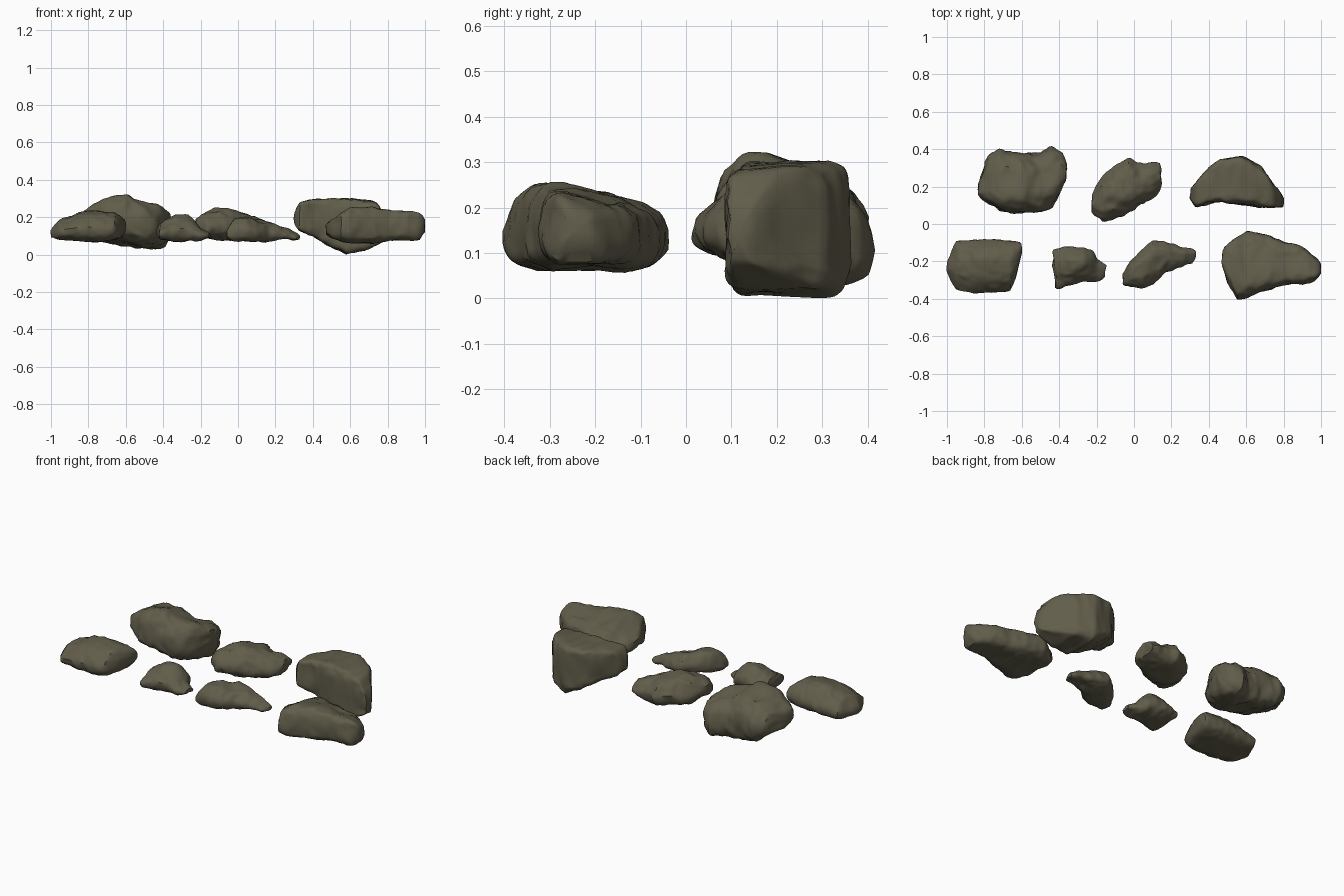
import bpy
import bmesh
from math import cos, sin, pi
from mathutils import Vector, noise

old = bpy.data.objects.get("Cube")
if old:
    bpy.data.objects.remove(old, do_unlink=True)

# Single weathered stone colour
stone = bpy.data.materials.new("olive_grey_stone")
stone.use_nodes = True
colour = (0.12, 0.11, 0.07, 1)
stone.diffuse_color = colour
bsdf = stone.node_tree.nodes["Principled BSDF"]
bsdf.inputs["Base Color"].default_value = colour
bsdf.inputs["Roughness"].default_value = 0.9

AROUND = 48


def lerp(a, b, t):
    return [p + (q - p) * t for p, q in zip(a, b)]


def signed_power(value, exponent):
    return (1 if value >= 0 else -1) * abs(value) ** exponent


def cross_section(station, squareness, taper, slope, keel):
    """Rounded box section; taper makes a ridge, slope lowers the top towards
    the back and keel raises the underside towards the front."""
    x, y_low, y_high, z_low, z_high = [v / 100 for v in station]
    for i in range(AROUND):
        angle = 2 * pi * i / AROUND
        u = signed_power(cos(angle), 2 / squareness)
        v = signed_power(sin(angle), 2 / squareness)
        top, bottom = max(v, 0), max(-v, 0)
        v += keel * bottom * (0.6 - u) - slope * top * (u + 0.4)
        u *= 1 - taper * top
        yield Vector((x,
                      (y_low + y_high) / 2 + u * (y_high - y_low) / 2,
                      (z_low + z_high) / 2 + v * (z_high - z_low) / 2))


def weather(point, strength):
    """Broad dents, creased ridges and fine pitting."""
    broad = noise.noise(point * 9)
    crease = abs(noise.noise(point * 14 + Vector((3, 7, 1))))
    pits = noise.noise(point * 35)
    return strength * (0.7 * broad + 0.25 * pits - 0.9 * crease + 0.15)


def rock(name, stations, squareness, taper, strength, slope=0, keel=0):
    """Skin sections placed along x: (x, y low, y high, z low, z high) in hundredths."""
    bm = bmesh.new()
    rows = []
    for a, b in zip(stations, stations[1:]):
        steps = max(2, round((b[0] - a[0]) / 1.2))
        rows += [lerp(a, b, k / steps) for k in range(steps)]
    rows.append(stations[-1])
    rings = [[bm.verts.new(p) for p in cross_section(r, squareness, taper, slope, keel)]
             for r in rows]
    for a, b in zip(rings, rings[1:]):
        for i in range(AROUND):
            j = (i + 1) % AROUND
            bm.faces.new((a[i], a[j], b[j], b[i]))
    # Close both ends with fans
    for ring in (rings[0], rings[-1]):
        cap = bm.faces.new(ring)
        bmesh.ops.poke(bm, faces=[cap])
    bmesh.ops.smooth_vert(bm, verts=bm.verts, factor=0.5,
                          use_axis_x=True, use_axis_y=True, use_axis_z=True)
    bmesh.ops.recalc_face_normals(bm, faces=bm.faces)
    bm.normal_update()
    moves = [(v, v.normal * weather(v.co, strength)) for v in bm.verts]
    for v, move in moves:
        v.co += move
        v.co.z = max(v.co.z, 0)
    mesh = bpy.data.meshes.new(name)
    bm.to_mesh(mesh)
    bm.free()
    mesh.materials.append(stone)
    obj = bpy.data.objects.new(name, mesh)
    bpy.context.collection.objects.link(obj)
    bpy.ops.object.select_all(action="DESELECT")
    obj.select_set(True)
    bpy.context.view_layer.objects.active = obj
    bpy.ops.object.shade_smooth_by_angle(angle=0.7)


# Front row
rock("front_slab_rock", [
    (-100, -26, -19, 9, 13), (-95, -35, -9, 8, 18), (-85, -37, -8, 7, 22),
    (-75, -37, -8, 7, 23), (-66, -36, -9, 8, 22), (-62, -25, -9, 9, 19),
    (-60, -16, -10, 12, 17)], squareness=3.2, taper=0.45, strength=0.012, slope=-0.15)

rock("front_chip_rock", [
    (-44, -22, -14, 10, 15), (-42, -35, -13, 8, 17), (-33, -33, -12, 7, 21),
    (-27, -31, -13, 7, 21), (-22, -31, -14, 7, 17), (-20, -31, -19, 8, 14),
    (-15, -29, -22, 9, 12)], squareness=2.7, taper=0.5, strength=0.014, slope=-0.1)

rock("front_wedge_rock", [
    (-6, -33, -27, 9, 13), (-2, -34, -20, 7, 19), (4, -34, -14, 7, 20),
    (10, -32, -9, 7, 19), (17, -26, -9, 7, 17), (25, -23, -12, 8, 14),
    (31, -21, -13, 8, 11), (33, -18, -14, 8, 10)],
    squareness=3, taper=0.35, strength=0.014, slope=-0.1)

rock("front_long_boulder", [
    (47, -22, -14, 11, 16), (50, -32, -11, 9, 19), (55, -41, -7, 7, 22),
    (60, -40, -4, 6, 25), (72, -35, -6, 6, 25), (80, -33, -9, 7, 24),
    (90, -32, -12, 8, 23), (97, -30, -18, 8, 22), (100, -27, -21, 12, 19)],
    squareness=3.8, taper=0.12, strength=0.014, slope=0.32)

# Back row
rock("back_large_boulder", [
    (-83, 15, 22, 14, 23), (-78, 11, 37, 10, 26), (-72, 7, 40, 6, 30),
    (-60, 5, 38, 4, 32), (-50, 6, 38, 2, 28), (-44, 9, 41, 2, 27),
    (-39, 16, 38, 3, 26), (-36, 23, 32, 12, 23)],
    squareness=3.4, taper=0.2, strength=0.018, slope=0.22, keel=0.22)

rock("back_rough_rock", [
    (-22, 6, 16, 13, 19), (-17, 1, 25, 9, 23), (-10, 2, 32, 8, 25),
    (-3, 5, 36, 8, 24), (3, 9, 33, 8, 22), (10, 14, 33, 9, 20),
    (14, 19, 33, 10, 18), (15, 22, 30, 12, 16)],
    squareness=2.8, taper=0.35, strength=0.018)

rock("back_block_boulder", [
    (30, 14, 19, 16, 23), (33, 9, 22, 13, 28), (40, 11, 30, 10, 30),
    (46, 12, 35, 6, 30), (58, 10, 36, 0, 30), (68, 9, 31, 2, 29),
    (74, 9, 22, 5, 28), (80, 9, 14, 8, 19)],
    squareness=7, taper=0.03, strength=0.014)
